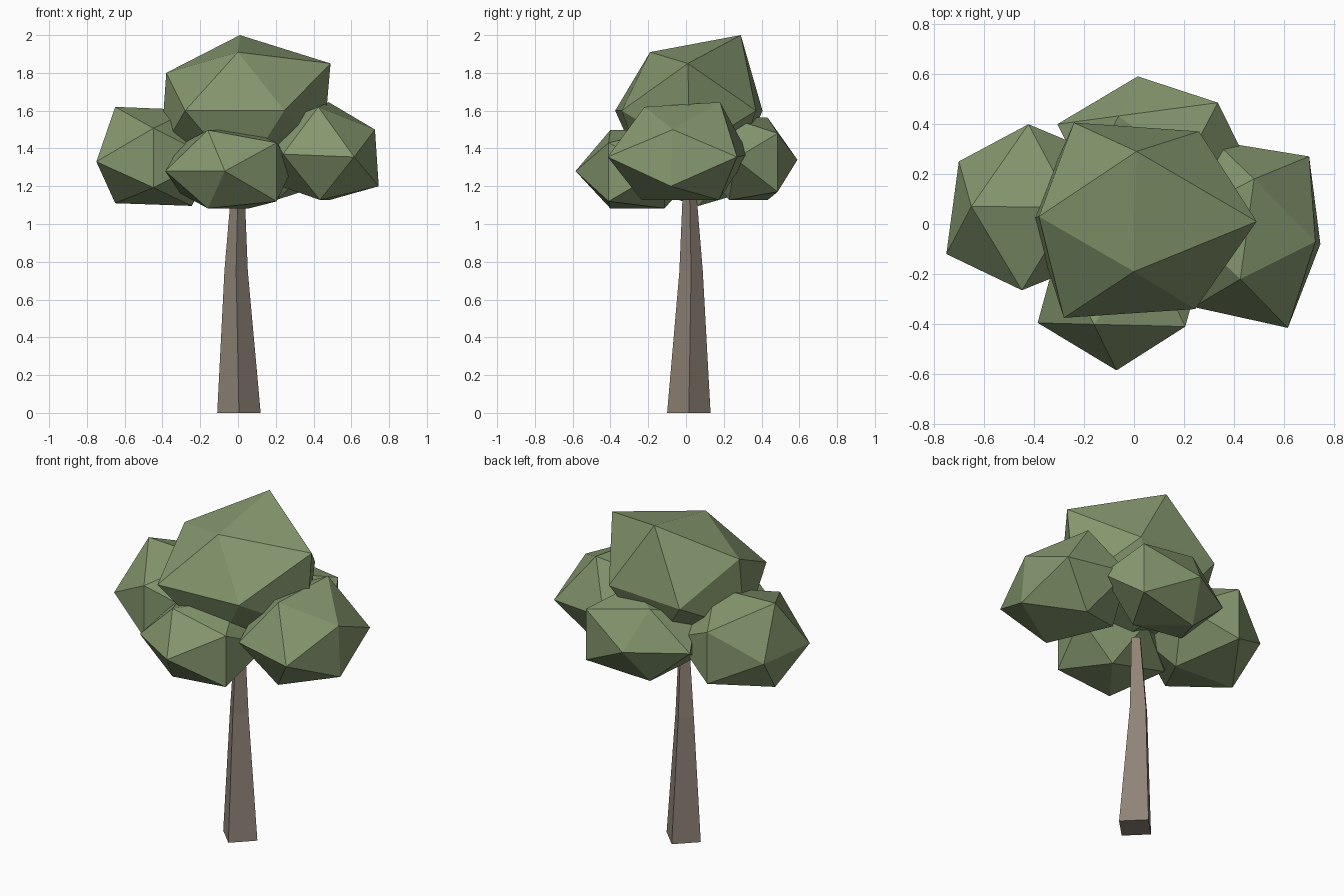
import bpy
import bmesh
from math import sqrt
from mathutils import Vector

cube = bpy.data.objects.get("Cube")
if cube:
    bpy.data.objects.remove(cube, do_unlink=True)

PHI = (1 + sqrt(5)) / 2


def make_material(name, color):
    mat = bpy.data.materials.new(name)
    mat.use_nodes = True
    mat.diffuse_color = color
    bsdf = mat.node_tree.nodes["Principled BSDF"]
    bsdf.inputs["Base Color"].default_value = color
    bsdf.inputs["Roughness"].default_value = 0.9
    return mat


def finish(name, bm, mat):
    bmesh.ops.recalc_face_normals(bm, faces=bm.faces)
    mesh = bpy.data.meshes.new(name)
    bm.to_mesh(mesh)
    bm.free()
    mesh.materials.append(mat)
    obj = bpy.data.objects.new(name, mesh)
    bpy.context.collection.objects.link(obj)
    return obj


def leaf_clump(name, mat, center, x_axis, y_axis, height, corners=()):
    """Faceted 20-sided clump, stretched along its axes, with a few pulled corners."""
    bm = bmesh.new()
    for a in (-1, 1):
        for b in (-PHI, PHI):
            for co in ((0, a, b), (a, b, 0), (b, 0, a)):
                bm.verts.new(co)
    bmesh.ops.convex_hull(bm, input=bm.verts)
    x_vec = Vector((*x_axis, 0))
    y_vec = Vector((*y_axis, 0))
    z_vec = Vector((0, 0, height))
    for v in bm.verts:
        v.co = Vector(center) + x_vec * v.co.x + y_vec * v.co.y + z_vec * v.co.z
    for corner in corners:
        target = Vector(corner)
        nearest = min(bm.verts, key=lambda v: (v.co - target).length)
        nearest.co = target
    return finish(name, bm, mat)


def tapered_trunk(name, mat, rings):
    """Four-sided trunk turned so that a corner faces the front."""
    bm = bmesh.new()
    loops = []
    for x, y, z, r in rings:
        corners = ((r, 0), (0, r), (-r, 0), (0, -r))
        loops.append([bm.verts.new((x + dx, y + dy, z)) for dx, dy in corners])
    for low, high in zip(loops, loops[1:]):
        for i in range(4):
            j = (i + 1) % 4
            bm.faces.new((low[i], low[j], high[j], high[i]))
    bm.faces.new(loops[0])
    bm.faces.new(loops[-1])
    return finish(name, bm, mat)


leaf_green = make_material("leaf green", (0.235, 0.31, 0.155, 1))
bark_brown = make_material("bark brown", (0.28, 0.23, 0.185, 1))

# Trunk: x, y, height, radius of each ring
tapered_trunk("trunk", bark_brown, [
    (0.005, 0.015, 0, 0.115),
    (-0.01, 0.027, 0.75, 0.062),
    (0, 0.018, 1.2, 0.034),
])

# Crown: one large clump on top of four smaller ones
leaf_clump("top_leaves", leaf_green, (0.02, 0.02, 1.6), (0.265, 0), (0, 0.235), 0.22,
           [(0.01, 0.29, 2), (0, -0.19, 1.91), (0.49, 0.01, 1.85), (-0.38, 0.03, 1.8),
            (-0.28, -0.375, 1.6), (0.245, -0.34, 1.6), (-0.24, 0.405, 1.6), (0.26, 0.37, 1.6)])

leaf_clump("right_leaves", leaf_green, (-0.435, 0.067, 1.35), (0.008, 0.205), (-0.19, 0), 0.157,
           [(-0.65, 0.07, 1.62), (-0.65, 0.07, 1.11), (-0.7, 0.25, 1.33), (-0.75, -0.12, 1.33)])

leaf_clump("left_leaves", leaf_green, (0.46, -0.03, 1.37), (0.18, -0.03), (0.026, 0.205), 0.15,
           [(0.48, 0.18, 1.645), (0.425, -0.22, 1.62), (0.725, -0.07, 1.5),
            (0.745, -0.08, 1.2), (0.615, -0.415, 1.355), (0.7, 0.27, 1.355)])

leaf_clump("front_leaves", leaf_green, (-0.05, -0.257, 1.29), (0.158, -0.095), (0.11, 0.144), 0.128,
           [(-0.07, -0.585, 1.28), (-0.385, -0.395, 1.28), (0.205, -0.41, 1.43), (0.205, -0.41, 1.12)])

leaf_clump("back_leaves", leaf_green, (0.07, 0.33, 1.345), (0.164, 0.096), (-0.131, 0.102), 0.135,
           [(0.015, 0.59, 1.34), (0.335, 0.485, 1.48), (0.335, 0.485, 1.17)])
